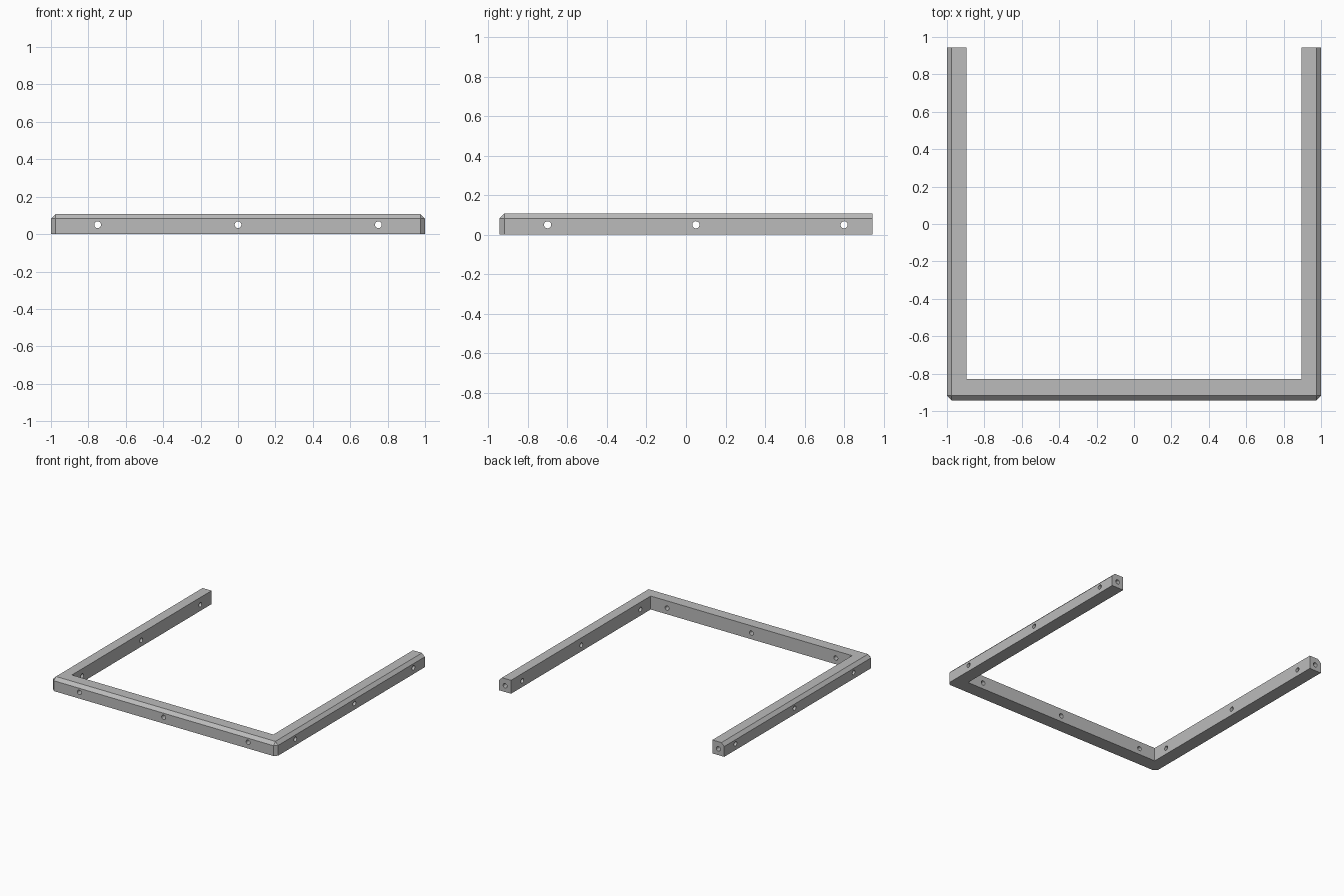
import bpy, bmesh
from mathutils import Matrix, Vector
from math import pi

HX, HY, H = 1.0, 0.943, 0.108       # half width, half depth, height
WALL_X, WALL_Y = 0.105, 0.113       # arm and front bar thickness
CHAMFER, HOLE_R, HOLE_Z = 0.025, 0.018, 0.05

if "Cube" in bpy.data.objects:
    bpy.data.objects.remove(bpy.data.objects["Cube"], do_unlink=True)

grey = bpy.data.materials.new("light_grey")
grey.use_nodes = True
grey.diffuse_color = (0.5, 0.5, 0.5, 1)
grey.node_tree.nodes["Principled BSDF"].inputs["Base Color"].default_value = (0.5, 0.5, 0.5, 1)


def make_object(name, bm):
    bmesh.ops.recalc_face_normals(bm, faces=bm.faces)
    mesh = bpy.data.meshes.new(name)
    bm.to_mesh(mesh)
    bm.free()
    mesh.materials.append(grey)
    obj = bpy.data.objects.new(name, mesh)
    bpy.context.collection.objects.link(obj)
    return obj


# U-shaped frame: extruded outline, open at the back
ix, iy = HX - WALL_X, WALL_Y - HY
outline = [(-HX, -HY), (HX, -HY), (HX, HY), (ix, HY),
           (ix, iy), (-ix, iy), (-ix, HY), (-HX, HY)]
bm = bmesh.new()
base = bm.faces.new([bm.verts.new((x, y, 0)) for x, y in outline])
ext = bmesh.ops.extrude_face_region(bm, geom=[base], use_keep_orig=True)
bmesh.ops.translate(bm, vec=(0, 0, H),
                    verts=[g for g in ext["geom"] if isinstance(g, bmesh.types.BMVert)])
bmesh.ops.recalc_face_normals(bm, faces=bm.faces)


# Chamfer the outer top edges and the two outer front corners
def is_outer(edge):
    a, b = (v.co for v in edge.verts)
    on_top = a.z > 0.01 and b.z > 0.01
    front = max(a.y, b.y) < -HY + 0.001
    side = a.x * b.x > 0 and min(abs(a.x), abs(b.x)) > HX - 0.001
    upright = abs(a.z - b.z) > 0.01
    return (on_top and (front or side)) or (upright and front)


bmesh.ops.bevel(bm, geom=[e for e in bm.edges if is_outer(e)], offset=CHAMFER,
                segments=1, affect='EDGES', profile=0.5)
frame = make_object("frame", bm)

# Screw holes: through the front bar, through both arms, and into the arm ends
cutter_bm = bmesh.new()


def add_hole(centre, axis, length):
    turn = Vector((0, 0, 1)).rotation_difference(Vector(axis)).to_matrix().to_4x4()
    bmesh.ops.create_cone(cutter_bm, cap_ends=True, segments=24, radius1=HOLE_R,
                          radius2=HOLE_R, depth=length,
                          matrix=Matrix.Translation(centre) @ turn)


for x in (-0.75, 0, 0.75):
    add_hole((x, -HY + WALL_Y / 2, HOLE_Z), (0, 1, 0), 0.2)
for side in (-1, 1):
    arm_x = side * (HX - WALL_X / 2)
    for y in (-0.70, 0.05, 0.80):
        add_hole((arm_x, y, HOLE_Z), (1, 0, 0), 0.2)
    add_hole((arm_x, HY, HOLE_Z), (0, 1, 0), 0.16)
cutter = make_object("hole_cutter", cutter_bm)
cutter.hide_render = True
cutter.hide_viewport = True
cutter.display_type = 'WIRE'

cut = frame.modifiers.new("screw_holes", 'BOOLEAN')
cut.operation = 'DIFFERENCE'
cut.object = cutter
cut.solver = 'EXACT'
